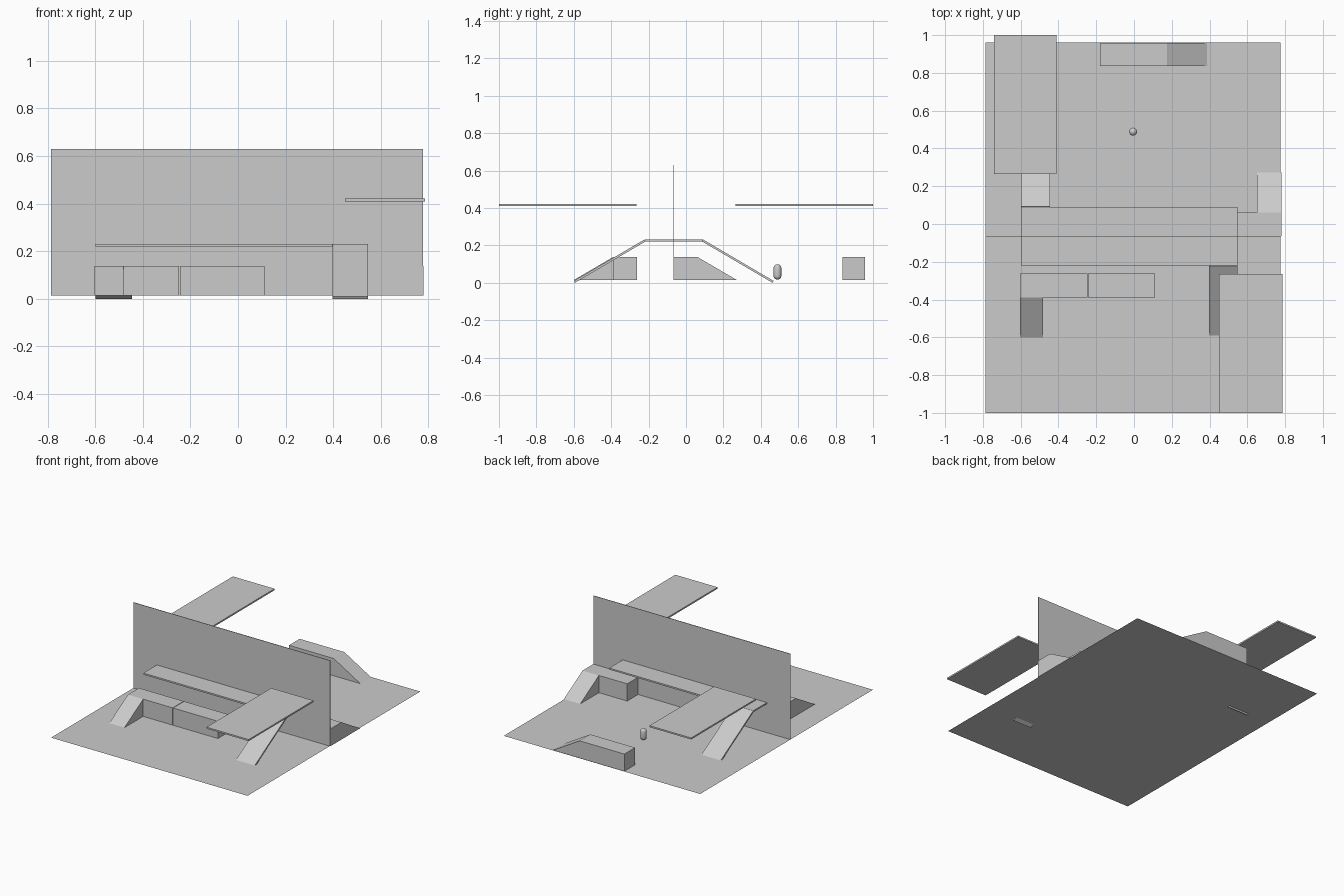
import bpy, bmesh
from mathutils import Vector

if "Cube" in bpy.data.objects:
    bpy.data.objects.remove(bpy.data.objects["Cube"])

FLOOR, BLOCK_TOP = 0.015, 0.139


def finish(name, bm):
    bmesh.ops.recalc_face_normals(bm, faces=bm.faces)
    mesh = bpy.data.meshes.new(name)
    bm.to_mesh(mesh)
    bm.free()
    obj = bpy.data.objects.new(name, mesh)
    bpy.context.collection.objects.link(obj)
    return obj


def prism(name, profile, extrude):
    """Extrude a closed planar profile along a vector."""
    bm = bmesh.new()
    face = bm.faces.new([bm.verts.new(p) for p in profile])
    res = bmesh.ops.extrude_face_region(bm, geom=[face], use_keep_orig=True)
    moved = [v for v in res["geom"] if isinstance(v, bmesh.types.BMVert)]
    bmesh.ops.translate(bm, verts=moved, vec=Vector(extrude))
    return finish(name, bm)


def box(name, x0, x1, y0, y1, z0, z1):
    return prism(name, [(x0, y0, z0), (x1, y0, z0), (x1, y1, z0), (x0, y1, z0)],
                 (0, 0, z1 - z0))


def prism_x(name, x0, x1, yz):
    return prism(name, [(x0, y, z) for y, z in yz], (x1 - x0, 0, 0))


# Floor sheet
bm = bmesh.new()
bm.faces.new([bm.verts.new((x, y, FLOOR)) for x, y in
              ((-0.785, -1), (0.776, -1), (0.776, 0.96), (-0.785, 0.96))])
finish("floor", bm)

# Dividing wall
box("dividing_wall", -0.785, 0.778, -0.067, -0.063, FLOOR, 0.63)

# Upper platforms
box("front_platform", 0.45, 0.785, -1.0, -0.265, 0.41, 0.421)
box("back_platform", -0.741, -0.41, 0.265, 1.0, 0.41, 0.421)

# Bridge deck and its two sloping ramps
box("bridge_deck", -0.598, 0.547, -0.22, 0.09, 0.22, 0.231)
prism_x("front_bridge_ramp", 0.397, 0.547,
        [(-0.223, 0.231), (-0.6, 0.01), (-0.594, 0.0), (-0.217, 0.221)])
prism_x("back_bridge_ramp", -0.598, -0.445,
        [(0.092, 0.231), (0.469, 0.01), (0.463, 0.0), (0.086, 0.221)])

# Low ledges
for name, x0, x1, y0, y1 in (
        ("front_ledge_left", -0.603, -0.247, -0.388, -0.263),
        ("front_ledge_right", -0.244, 0.112, -0.388, -0.263),
        ("wall_ledge", 0.425, 0.78, -0.063, 0.06),
        ("back_ledge", -0.18, 0.175, 0.836, 0.957)):
    box(name, x0, x1, y0, y1, FLOOR, BLOCK_TOP)

# Wedge ramps leading up to the ledges
for name, x0, x1, y_high, y_low in (
        ("front_wedge", -0.603, -0.482, -0.388, -0.6),
        ("wall_wedge", 0.65, 0.78, 0.06, 0.272)):
    prism_x(name, x0, x1, [(y_high, FLOOR), (y_low, FLOOR), (y_high, BLOCK_TOP)])
prism("back_wedge", [(0.175, 0.836, FLOOR), (0.387, 0.836, FLOOR),
                     (0.175, 0.836, BLOCK_TOP)], (0, 0.121, 0))

# Capsule figure: a sphere split at its middle and stretched
bm = bmesh.new()
bmesh.ops.create_uvsphere(bm, u_segments=24, v_segments=13, radius=0.021)
for v in bm.verts:
    v.co.z += 0.02 if v.co.z > 0 else -0.02
bmesh.ops.translate(bm, verts=bm.verts, vec=(-0.005, 0.489, 0.058))
for f in bm.faces:
    f.smooth = True
finish("capsule_figure", bm)
